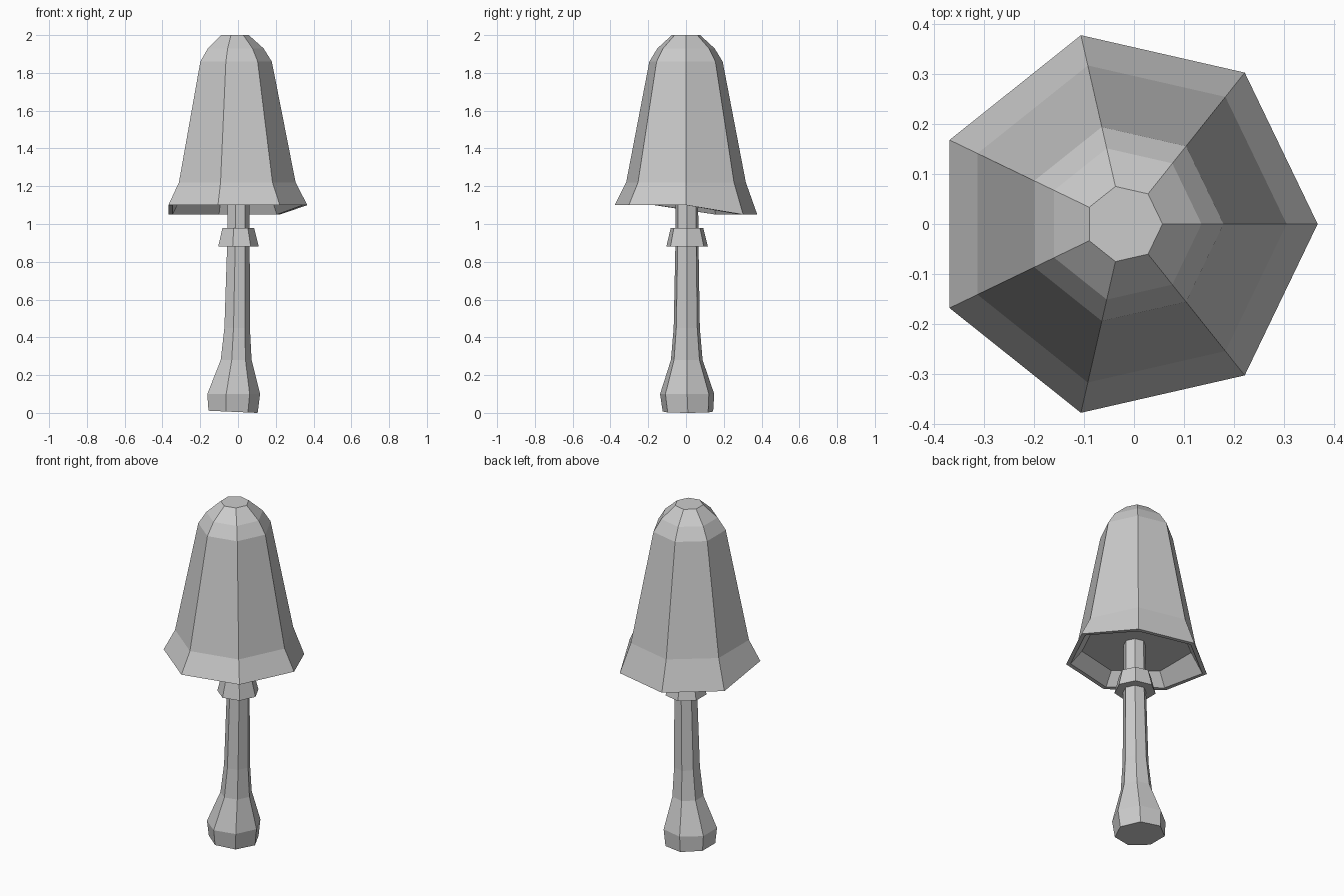
import bpy, bmesh
from math import cos, sin, tau

if "Cube" in bpy.data.objects:
    bpy.data.objects.remove(bpy.data.objects["Cube"])

SIDES = 7


def loft(name, rings):
    """Loft seven-sided rings: (z, radius, cx, cy, back_drop, x_slope); cap both ends."""
    bm = bmesh.new()
    loops = []
    for z, r, cx, cy, drop, slope in rings:
        loop = []
        for i in range(SIDES):
            a = tau * i / SIDES
            x, y = r * cos(a), r * sin(a)
            dz = -drop if y > 0.01 else 0
            loop.append(bm.verts.new((cx + x, cy + y, z + dz + slope * x)))
        loops.append(loop)
    for a, b in zip(loops, loops[1:]):
        for i in range(SIDES):
            j = (i + 1) % SIDES
            bm.faces.new((a[i], a[j], b[j], b[i]))
    bm.faces.new(loops[0])
    bm.faces.new(loops[-1])
    bmesh.ops.recalc_face_normals(bm, faces=bm.faces)
    mesh = bpy.data.meshes.new(name)
    bm.to_mesh(mesh)
    bm.free()
    obj = bpy.data.objects.new(name, mesh)
    bpy.context.collection.objects.link(obj)
    return obj


# Bell cap: hollow underside, rim sagging at the back, domed top
CX = -0.02
loft("mushroom_cap", [(z, r, CX, 0, drop, 0) for z, r, drop in (
    (1.17, 0.30, 0), (1.10, 0.362, 0.05), (1.10, 0.387, 0.05),
    (1.22, 0.325, 0), (1.86, 0.199, 0), (1.93, 0.155, 0), (2.0, 0.077, 0))])

# Slightly leaning stem with a bulbous foot
loft("stem", [
    (0.006, 0.137, -0.033, 0.01, 0, -0.045),
    (0.10, 0.147, -0.03, 0.006, 0, 0),
    (0.28, 0.086, -0.014, 0.004, 0, 0),
    (0.45, 0.071, -0.008, 0.004, 0, 0),
    (0.88, 0.063, -0.001, 0.005, 0, 0),
    (1.19, 0.060, 0.0, 0.005, 0, 0)])

# Flared collar below the cap
loft("stem_ring", [
    (0.88, 0.113, -0.003, 0.006, 0, 0),
    (0.98, 0.088, -0.003, 0.005, 0, 0)])
